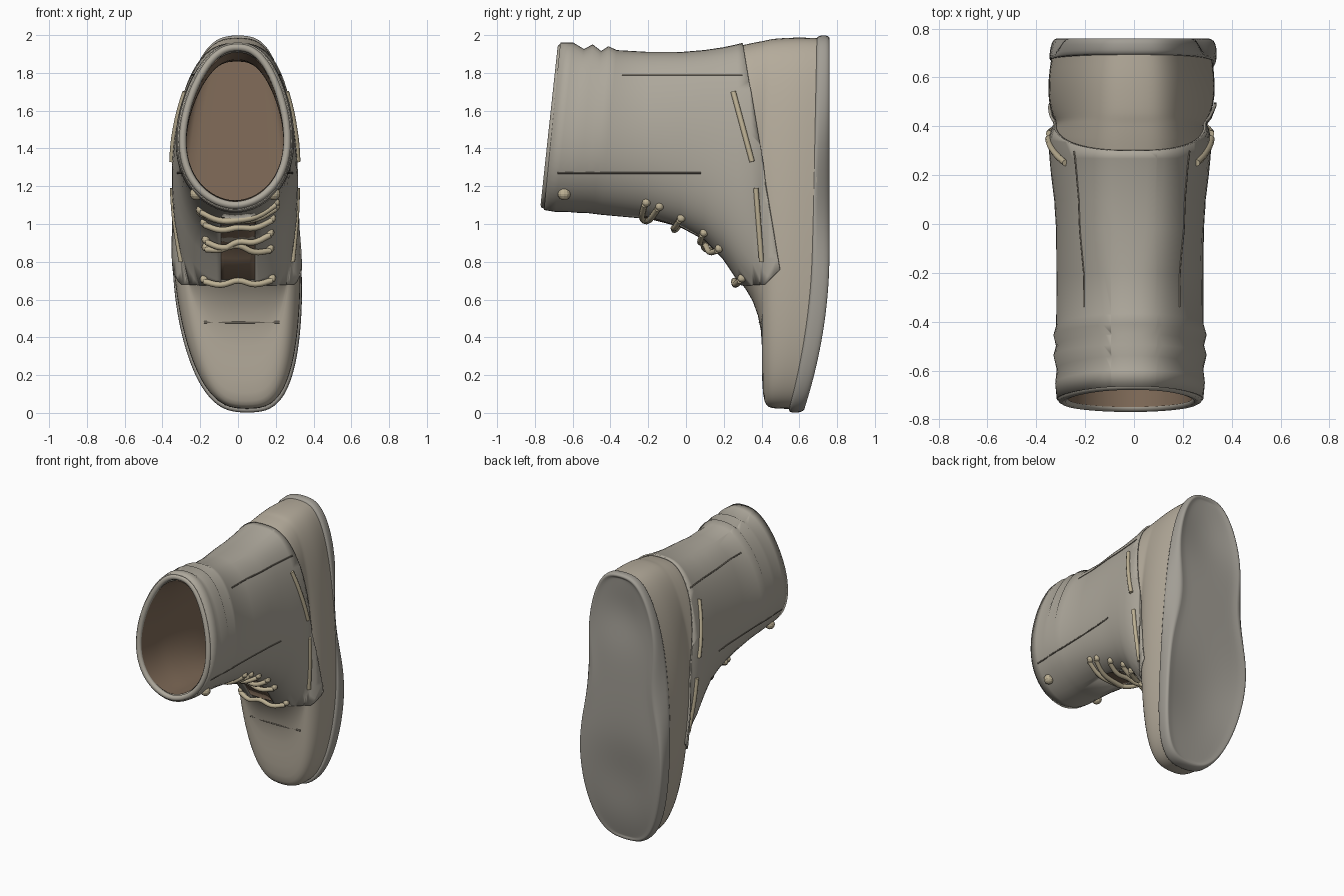
import bpy, bmesh, math
from mathutils import Vector
from mathutils.bvhtree import BVHTree

if "Cube" in bpy.data.objects:
    bpy.data.objects.remove(bpy.data.objects["Cube"])

N = 64  # points around each outline


def material(name, rgb):
    m = bpy.data.materials.new(name)
    m.diffuse_color = (*rgb, 1)
    m.use_nodes = True
    m.node_tree.nodes["Principled BSDF"].inputs["Base Color"].default_value = m.diffuse_color
    return m


CANVAS = material("worn_canvas", (0.42, 0.39, 0.33))
LEATHER = material("pale_leather", (0.46, 0.41, 0.33))
RUBBER = material("worn_sole", (0.36, 0.34, 0.30))
LACE = material("lace_tan", (0.50, 0.43, 0.29))
BROWN = material("lining_brown", (0.22, 0.15, 0.10))
DARK = material("seam_dark", (0.17, 0.15, 0.12))


def outline(yl, yh, zl, zh, wl, wh, waist=0.0):
    """Egg outline at one height above the sole; y and width blend from toe to heel."""
    pts = []
    for i in range(N):
        a = 2 * math.pi * i / N
        t = (1 - math.cos(a)) / 2
        power = 0.7 if yl > -0.04 else 0.85
        if yl < -0.4:
            power += 0.2 * (1 - t)                            # pointed front of the cuff
        z = zl + (zh - zl) * t
        s = math.sin(a)
        w = wl + (wh - wl) * t - waist * math.exp(-((z - 1.2) / 0.32) ** 2)
        y = yl + (yh - yl) * t
        lift = min(1, max(0, (y - 0.42) / 0.3))
        y -= 0.14 * lift * max(0, 1 - z / 0.85) ** 2          # toe spring
        x = math.copysign(w * abs(s) ** power, s) if abs(s) > 1e-6 else 0
        pts.append(Vector((x + 0.05 - 0.1 * z + 0.0375 * z * z, y, z)))
    return pts


def loft(rings, dish_first=None, cap_last=False):
    bm = bmesh.new()
    loops = [[bm.verts.new(p) for p in outline(*r)] for r in rings]
    for a, b in zip(loops, loops[1:]):
        for i in range(N):
            j = (i + 1) % N
            bm.faces.new((a[i], a[j], b[j], b[i]))
    for dish, use, loop in ((dish_first or 0, dish_first is not None, loops[0]), (0, cap_last, loops[-1])):
        if not use:
            continue
        rows = []
        for i in range(1, N // 2):
            p, q = loop[i], loop[N - i]
            row = [p]
            for k in range(1, 6):
                f = k / 6
                c = p.co.lerp(q.co, f)
                hollow = math.exp(-((c.z - 0.5) / 0.28) ** 2) + 0.8 * math.exp(-((c.z - 1.7) / 0.2) ** 2)
                c.y -= dish * hollow * math.sin(math.pi * f)
                row.append(bm.verts.new(c))
            rows.append(row + [q])
        for r, s in zip(rows, rows[1:]):
            for k in range(6):
                bm.faces.new((r[k], r[k + 1], s[k + 1], s[k]))
        bm.faces.new([loop[0]] + rows[0])
        bm.faces.new([loop[N // 2]] + rows[-1][::-1])
    bmesh.ops.recalc_face_normals(bm, faces=bm.faces)
    return bm


def add_object(name, bm, mat, thick=0.0, subdiv=1):
    me = bpy.data.meshes.new(name)
    bm.to_mesh(me)
    bm.free()
    for p in me.polygons:
        p.use_smooth = True
    me.materials.append(mat)
    ob = bpy.data.objects.new(name, me)
    bpy.context.collection.objects.link(ob)
    if subdiv:
        s = ob.modifiers.new("smooth", "SUBSURF")
        s.levels = s.render_levels = subdiv
    if thick:
        s = ob.modifiers.new("thickness", "SOLIDIFY")
        s.thickness, s.offset = thick, 1


def tube(name, pts, radius, mat, closed=False):
    cu = bpy.data.curves.new(name, "CURVE")
    cu.dimensions = "3D"
    cu.bevel_depth, cu.bevel_resolution, cu.resolution_u = radius, 2, 4
    cu.use_fill_caps = True
    sp = cu.splines.new("BEZIER")
    sp.bezier_points.add(len(pts) - 1)
    for b, p in zip(sp.bezier_points, pts):
        b.co = p
        b.handle_left_type = b.handle_right_type = "AUTO"
    sp.use_cyclic_u = closed
    cu.materials.append(mat)
    ob = bpy.data.objects.new(name, cu)
    bpy.context.collection.objects.link(ob)


def knob(name, loc, radius):
    bpy.ops.mesh.primitive_uv_sphere_add(segments=12, ring_count=8, radius=radius, location=loc)
    bpy.context.object.name = name
    bpy.context.object.data.materials.append(LACE)


# Upper: y toe, y heel, z toe, z heel, width toe, width heel; sole to cuff
UPPER = [
    (.68, .70, .02, 1.985, .35, .30), (.55, .60, .02, 1.99, .36, .325),
    (.47, .50, .025, 1.985, .345, .325), (.43, .45, .035, 1.98, .315, .325),
    (.405, .43, .08, 1.975, .285, .325), (.40, .41, .27, 1.97, .285, .32),
    (.405, .38, .43, 1.965, .31, .31), (.36, .33, .60, 1.955, .34, .305),
    (.28, .27, .70, 1.94, .345, .29), (.20, .20, .82, 1.925, .34, .28),
    (.10, .10, .92, 1.91, .325, .27), (-.03, -.02, .99, 1.90, .315, .265),
    (-.23, -.20, 1.04, 1.90, .325, .25), (-.45, -.37, 1.06, 1.91, .335, .24),
    (-.49, -.41, 1.065, 1.93, .34, .26), (-.53, -.45, 1.07, 1.905, .34, .235),
    (-.57, -.495, 1.07, 1.94, .34, .26), (-.63, -.54, 1.075, 1.915, .335, .235),
    (-.69, -.60, 1.075, 1.95, .335, .25), (-.75, -.665, 1.085, 1.95, .335, .235)]

bm = loft(UPPER)
tree = BVHTree.FromBMesh(bm)
add_object("upper", bm, LEATHER)


def side_point(y, z, side, lift=0.014):
    p = tree.ray_cast(Vector((2 * side, y, z)), Vector((-side, 0, 0)))[0]
    return p + Vector((side * lift, 0, 0))


def throat_point(x, y, lift=0.03):
    p = tree.ray_cast(Vector((x, y, -1)), Vector((0, 0, 1)))[0]
    return p + Vector((0, -lift * 0.5, -lift))


# Overlays cut from the upper's surface
def overlay(name, planes, mat, thick, gap=False):
    b = loft(UPPER)
    for co, no in planes:
        geom = b.verts[:] + b.edges[:] + b.faces[:]
        bmesh.ops.bisect_plane(b, geom=geom, plane_co=co, plane_no=no, clear_outer=True)
    if gap:
        for x in (-0.09, 0.09):
            geom = b.verts[:] + b.edges[:] + b.faces[:]
            bmesh.ops.bisect_plane(b, geom=geom, plane_co=(x, 0, 0), plane_no=(1, 0, 0))
        cut = []
        for f in b.faces:
            c = f.calc_center_median()
            if abs(c.x) < 0.09 and c.z < 1.2 and c.y > -0.22:
                cut.append(f)
        bmesh.ops.delete(b, geom=cut, context="FACES")
    add_object(name, b, mat, thick, 0)


overlay("quarter_panels", [((0, 0, .68), (0, 0, -1)), ((0, .50, .75), (0, 1.03, .17)),
                           ((0, .44, .70), (0, .7, -.7))], CANVAS, .011, True)
overlay("tongue", [((.09, 0, 0), (1, 0, 0)), ((-.09, 0, 0), (-1, 0, 0)), ((0, 0, .71), (0, 0, -1)),
                   ((0, 0, 1.15), (0, 0, 1)), ((0, -.25, 0), (0, -1, 0))], BROWN, .005)

# Lining: the upper shrunk inward, closed by the insole
lining = [(a, b, c + .04, d - .04, e - .035, f - .03) for a, b, c, d, e, f in UPPER]
lining = [r for i, r in enumerate(lining) if i not in (0, 14, 16, 18)]
lining[0] = (.60, .62) + lining[0][2:]
add_object("lining", loft(lining, dish_first=0), BROWN)

# Rolled edge of the cuff
tube("cuff_rim", outline(-.75, -.66, 1.10, 1.935, .322, .222)[::2], .02, CANVAS, True)

# Sole with hollowed tread and a thin welt
SOLE = [(.755, .75, .03, 1.97, .345, .285, .085), (.765, .765, .015, 1.985, .36, .30, .08),
        (.745, .75, .0, 2.0, .372, .318, .065), (.70, .725, .0, 2.0, .374, .322, .04),
        (.655, .70, .002, 1.998, .37, .322, .015), (.645, .69, .02, 1.98, .35, .31, 0)]
add_object("sole", loft(SOLE, dish_first=.035, cap_last=True), RUBBER)

# Laces across the throat, with eyelets at their ends
for i, (y, w, skew) in enumerate([(.27, .18, 0), (.12, .17, .03), (.10, .17, -.03),
                                  (-.05, .18, 0), (-.19, .2, .025), (-.21, .2, -.025)]):
    ends = [throat_point(s * w, y + skew * s + .03) for s in (-1, 1)]
    mid = throat_point(0, y, .03)
    mid.z += .015
    pts = [ends[0], ends[0].lerp(mid, .5) - Vector((0, .01, .02)), mid,
           ends[1].lerp(mid, .5) - Vector((0, .01, .02)), ends[1]]
    tube(f"lace_{i}", pts, .016, LACE)
    for p in ends:
        knob("lace_eyelet", p + Vector((0, .01, .012)), .022)

for side in (-1, 1):
    # Top eyelet knobs near the cuff
    knob("cuff_eyelet", side_point(-.645, 1.16, side), .034)
    # Raised side straps
    for k, (a, b) in enumerate([((.25, 1.70), (.35, 1.33)), ((.37, 1.19), (.40, .80))]):
        pts = [side_point(a[0] + (b[0] - a[0]) * f, a[1] + (b[1] - a[1]) * f, side, .015)
               for f in (0, .25, .5, .75, 1)]
        tube(f"side_strap_{k}_{side}", pts, .014, LACE)
    # Long stitched seams
    for z, y0, y1 in [(1.79, -.34, .30), (1.27, -.68, .08)]:
        pts = [side_point(y0 + (y1 - y0) * k / 10, z, side, .011) for k in range(11)]
        tube(f"side_seam_{z}_{side}", pts, .005, DARK)

# Crease across the toe box
crease = []
for k in range(9):
    x = -.18 + .05 * k
    crease.append(tree.ray_cast(Vector((x, -2, .48)), Vector((0, 1, 0)))[0])
tube("toe_crease", crease, .007, DARK)
